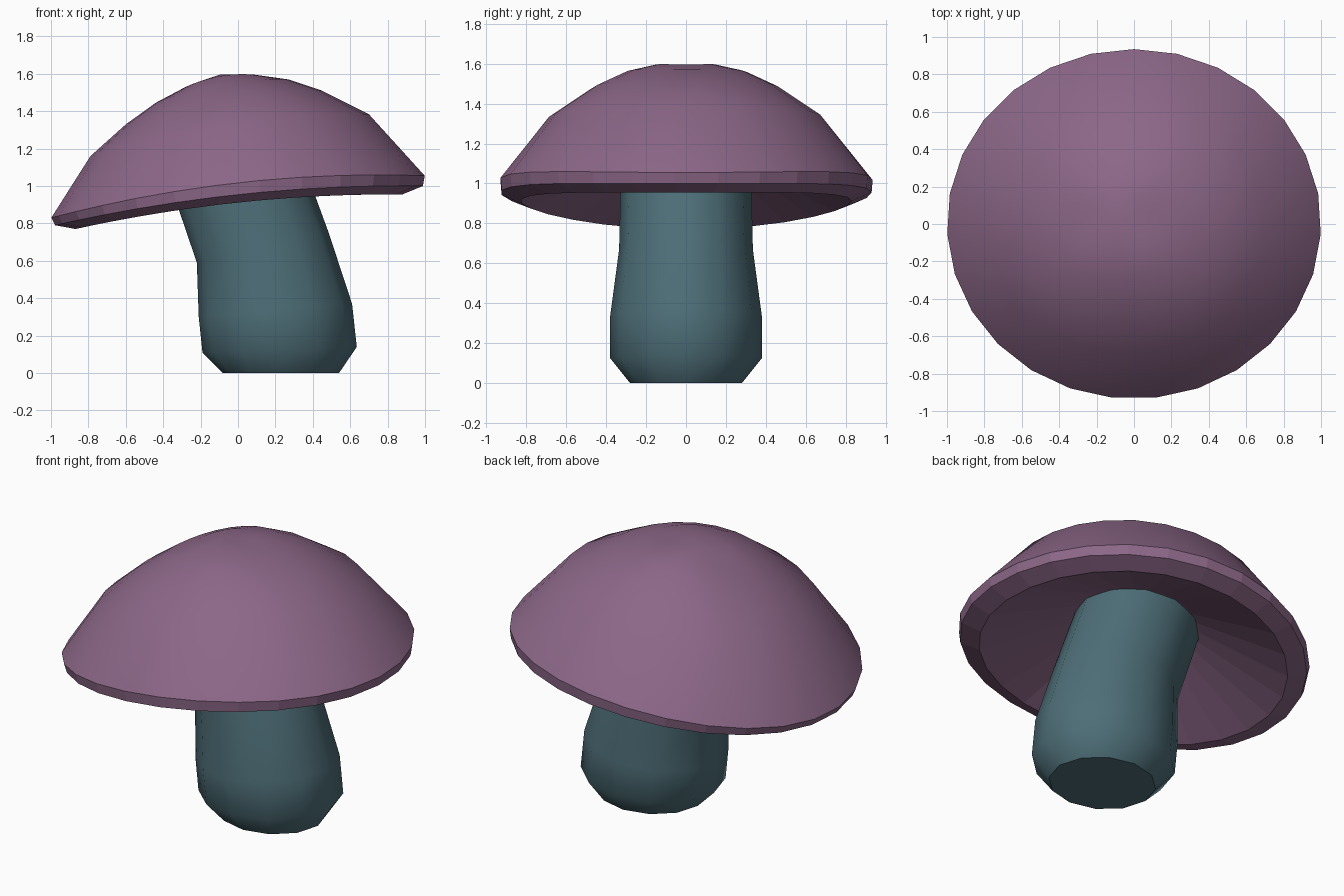
import bpy, bmesh, math

if "Cube" in bpy.data.objects:
    bpy.data.objects.remove(bpy.data.objects["Cube"])


def material(name, rgb):
    m = bpy.data.materials.new(name)
    m.diffuse_color = (*rgb, 1)
    m.use_nodes = True
    m.node_tree.nodes["Principled BSDF"].inputs["Base Color"].default_value = m.diffuse_color
    return m


def loft(name, rings, n, mat, start, end, smooth_rows):
    """Each ring: left x, left z, right x, right z, half depth, extra mid height.
    start / end: apex point, or None for a flat lid."""
    bm = bmesh.new()
    loops = []
    for xl, zl, xr, zr, ry, lift in rings:
        loop = []
        for i in range(n):
            a = math.pi / 2 + 2 * math.pi * i / n
            c, s = math.cos(a), math.sin(a)
            x = (xl + xr) / 2 + (xr - xl) / 2 * c
            z = (zl + zr) / 2 + (zr - zl) / 2 * c + lift * s * s
            loop.append(bm.verts.new((x, ry * s, z)))
        loops.append(loop)
    for k in range(len(loops) - 1):
        a, b = loops[k], loops[k + 1]
        for i in range(n):
            j = (i + 1) % n
            f = bm.faces.new((a[i], a[j], b[j], b[i]))
            f.smooth = k < smooth_rows
    for loop, tip, smooth in ((loops[0], start, True), (loops[-1], end, False)):
        if tip is None:
            bm.faces.new(loop)
        else:
            v = bm.verts.new(tip)
            for i in range(n):
                bm.faces.new((loop[i], loop[(i + 1) % n], v)).smooth = smooth
    bmesh.ops.recalc_face_normals(bm, faces=bm.faces)
    # keep the border between smooth and flat faces crisp
    for e in bm.edges:
        if len({f.smooth for f in e.link_faces}) > 1:
            e.smooth = False
    me = bpy.data.meshes.new(name)
    bm.to_mesh(me)
    bm.free()
    me.materials.append(mat)
    ob = bpy.data.objects.new(name, me)
    bpy.context.collection.objects.link(ob)
    return ob


purple = material("dusty purple", (0.262, 0.136, 0.245))
teal = material("dull teal", (0.075, 0.155, 0.185))

# Cap: dome from the crown to the rim, then lip and hollow underside
loft("cap", [
    (-0.28, 1.53, 0.09, 1.595, 0.16, 0.025),
    (-0.44, 1.445, 0.27, 1.57, 0.31, 0.04),
    (-0.60, 1.33, 0.45, 1.51, 0.47, 0.05),
    (-0.79, 1.16, 0.70, 1.385, 0.69, 0.05),
    (-1.00, 0.83, 1.00, 1.055, 0.935, 0.075),
    (-0.98, 0.79, 0.99, 1.00, 0.93, 0.06),
    (-0.87, 0.77, 0.88, 0.955, 0.83, 0.05),
    (-0.36, 1.06, 0.32, 1.15, 0.33, 0.02),
], 27, purple, (-0.10, 0, 1.595), (-0.03, 0, 1.17), 4)

# Stem: bulging foot that leans towards the left as it rises
loft("stem", [
    (-0.08, 0.0, 0.54, 0.0, 0.28, 0),
    (-0.19, 0.11, 0.635, 0.14, 0.38, 0),
    (-0.21, 0.30, 0.61, 0.37, 0.38, 0),
    (-0.22, 0.59, 0.485, 0.75, 0.335, 0),
    (-0.39, 1.09, 0.32, 1.20, 0.325, 0),
], 12, teal, None, None, 4)
